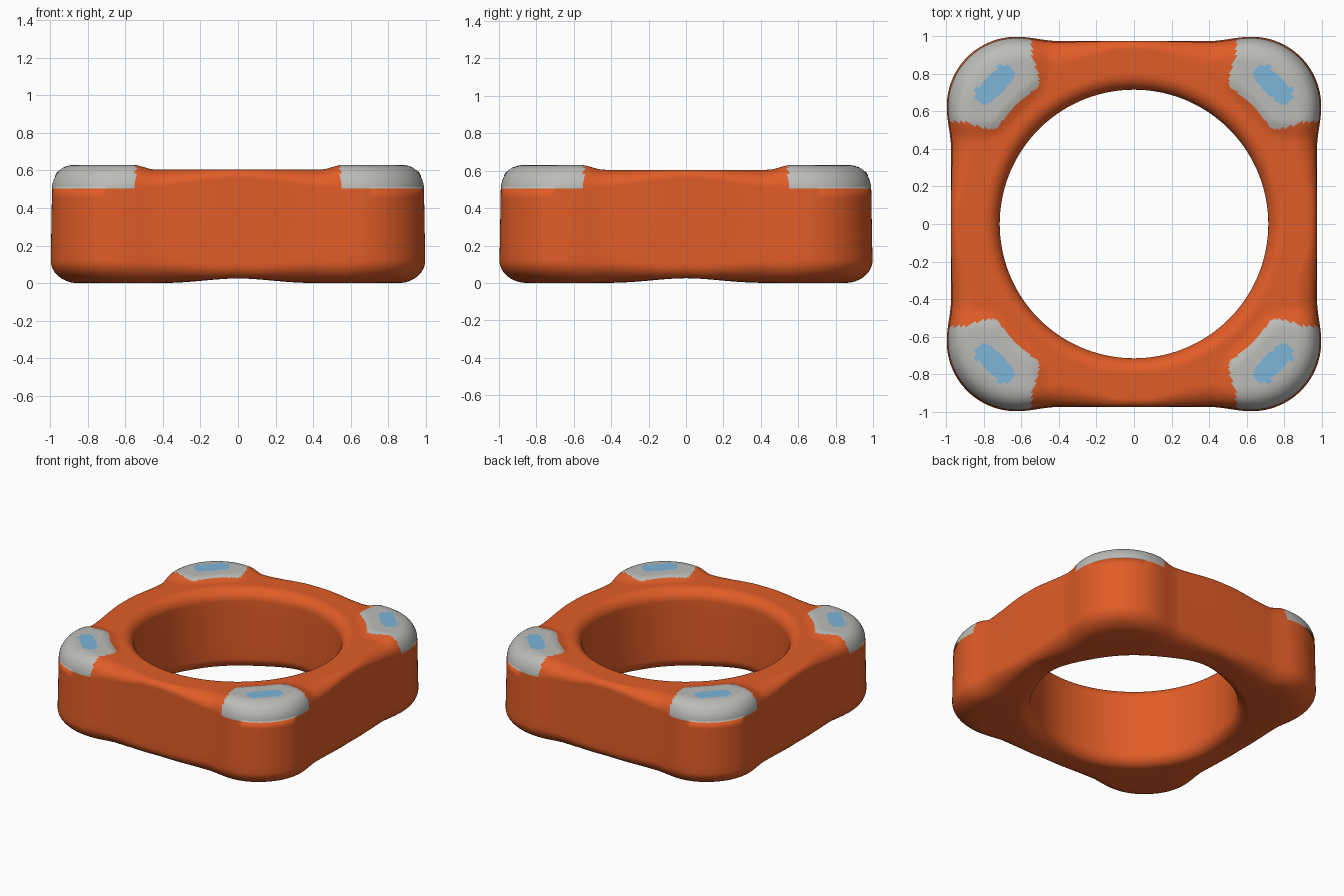
import bpy, bmesh, math

if "Cube" in bpy.data.objects:
    bpy.data.objects.remove(bpy.data.objects["Cube"])

SEG = 480          # steps around the ring
HOLE = 0.715       # hole radius
HALF, RAD = 0.997, 0.37   # half width and corner radius of the outline


def smooth(a, b, t):
    t = min(max((t - a) / (b - a), 0.0), 1.0)
    return t * t * (3 - 2 * t)


def material(name, rgb):
    m = bpy.data.materials.new(name)
    m.diffuse_color = (*rgb, 1.0)
    m.use_nodes = True
    m.node_tree.nodes["Principled BSDF"].inputs["Base Color"].default_value = m.diffuse_color
    return m


def outline_radius(ang):
    """Distance to the rounded square outline, with slightly sunken sides."""
    c, s = abs(math.cos(ang)), abs(math.sin(ang))
    if s > c:
        c, s = s, c
    k = HALF - RAD
    if HALF * s / c <= k:
        y = HALF * s / c
        return (HALF - 0.022 * (1 - smooth(0.42, 0.62, y))) / c
    b = k * (c + s)
    return b + math.sqrt(b * b - 2 * k * k + RAD * RAD)


def section(ang):
    """Closed cross-section: list of (radius, height)."""
    out = outline_radius(ang)
    g = smooth(0.1, 0.95, abs(math.sin(2 * ang)))    # 0 mid-side, 1 at corner
    ct = max(abs(math.cos(ang)), abs(math.sin(ang)))
    zb, zt = 0.025 * (1 - smooth(0.0, 0.95, abs(math.sin(2 * ang)))), 0.605
    tv, th = 0.045 + 0.055 * g, 0.045 + 0.10 * g      # top outer rounding
    bv, bh = 0.075 + 0.045 * g, 0.07 / ct + 0.09 * g  # bottom outer rounding
    iv = ih = 0.085                                   # hole edge rounding
    p = []
    # outer wall, with a row at the lower edge of the caps
    for i in range(8):
        t = i / 8
        p.append((out - 0.008 * g * t, zb + bv + (0.505 - zb - bv) * t))
    o2 = out - 0.008 * g
    for i in range(4):
        p.append((o2, 0.505 + (zt - tv - 0.505) * i / 4))
    n = 12
    for i in range(n):
        a = math.pi / 2 * i / n
        p.append((o2 - th * (1 - math.cos(a)), zt - tv + tv * math.sin(a)))
    # top face
    r0, r1 = o2 - th, HOLE + ih
    for i in range(36):
        p.append((r0 + (r1 - r0) * i / 36, zt))
    for i in range(n):
        a = math.pi / 2 * i / n
        p.append((r1 - ih * math.sin(a), zt - iv * (1 - math.cos(a))))
    # hole wall
    for i in range(4):
        p.append((HOLE, zt - iv + (zb + iv - zt + iv) * i / 4))
    for i in range(n):
        a = math.pi / 2 * i / n
        p.append((HOLE + ih * (1 - math.cos(a)), zb + iv * (1 - math.sin(a))))
    # underside
    r0, r1 = HOLE + ih, out - bh
    for i in range(8):
        p.append((r0 + (r1 - r0) * i / 8, zb))
    for i in range(n):
        a = math.pi / 2 * i / n
        p.append((r1 + bh * math.sin(a), zb + bv * (1 - math.cos(a))))
    return p


def bump(x, y, z):
    """Raised corner caps."""
    m = min(abs(x), abs(y))
    return (0.025 * smooth(0.44, 0.56, m) * smooth(0.83, 0.94, math.hypot(x, y))
            * smooth(0.51, 0.6, z))


def colour_index(x, y, row):
    """0 body, 1 corner cap, 2 cap patch."""
    x, y = abs(x), abs(y)
    if not 8 <= row < 62:
        return 0
    rad, tan = abs((x + y) / math.sqrt(2) - 1.05), abs(x - y) / math.sqrt(2)
    if rad < 0.054 and tan < 0.122 and rad + tan < 0.145:
        return 2
    lo, hi = min(x, y), max(x, y)
    edge = min(0.505 + 0.3 * max(hi - 0.78, 0), 0.545)
    return 1 if lo > edge and math.hypot(x, y) > 0.89 else 0


# body ring with corner caps
bm = bmesh.new()
rings = []
for j in range(SEG):
    ang = 2 * math.pi * j / SEG
    c, s = math.cos(ang), math.sin(ang)
    rings.append([bm.verts.new((r * c, r * s, z + bump(r * c, r * s, z)))
                  for r, z in section(ang)])
rows = len(rings[0])
for j in range(SEG):
    a, b = rings[j], rings[(j + 1) % SEG]
    for i in range(rows):
        k = (i + 1) % rows
        f = bm.faces.new((a[i], b[i], b[k], a[k]))
        mid = f.calc_center_median()
        f.material_index = colour_index(mid.x, mid.y, i)
        f.smooth = True
bmesh.ops.recalc_face_normals(bm, faces=bm.faces[:])

mesh = bpy.data.meshes.new("square_ring")
bm.to_mesh(mesh)
bm.free()
for m in (material("orange", (0.75, 0.108, 0.02)),
          material("light_grey", (0.50, 0.50, 0.48)),
          material("sky_blue", (0.20, 0.46, 0.69))):
    mesh.materials.append(m)
obj = bpy.data.objects.new("square_ring", mesh)
bpy.context.collection.objects.link(obj)
